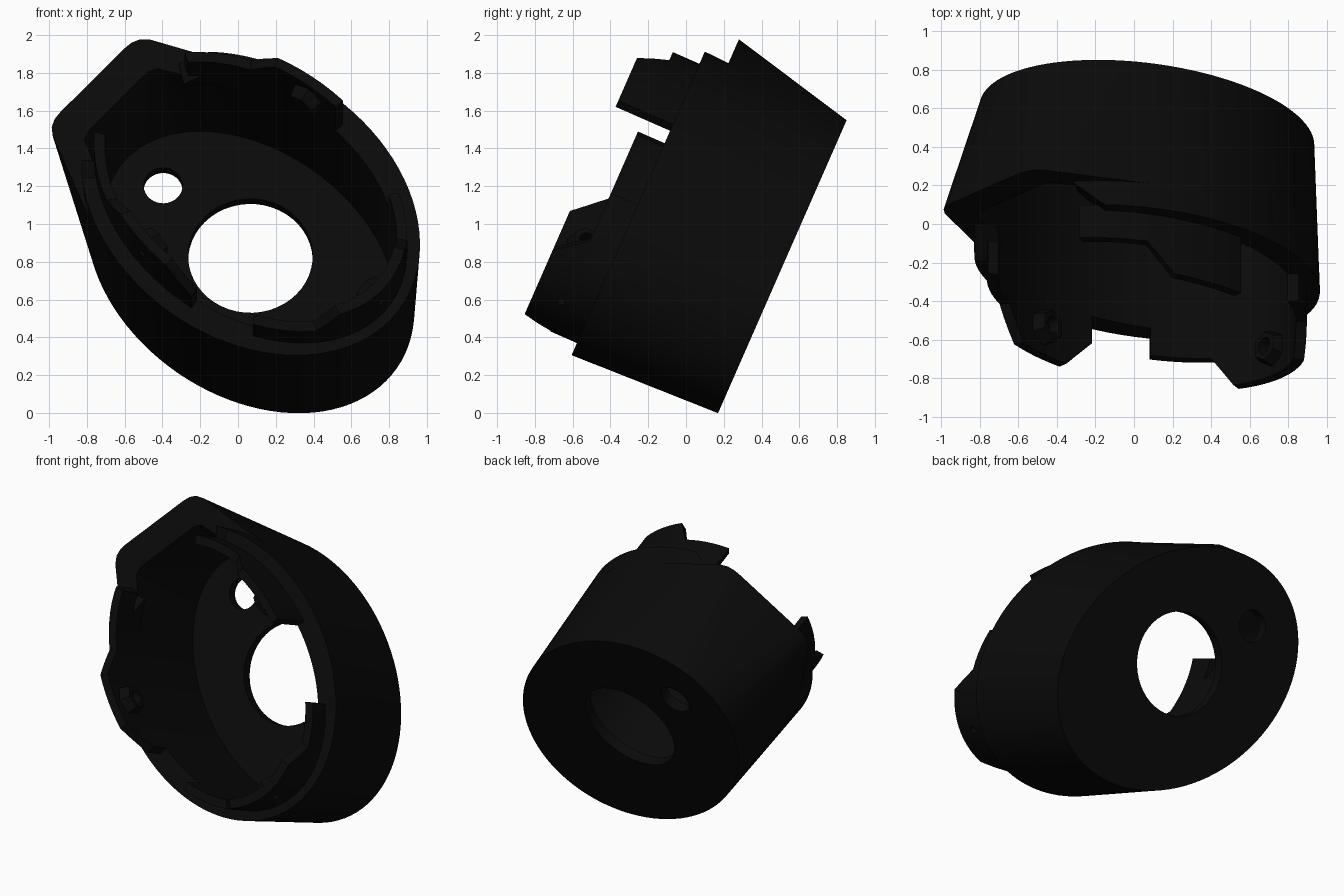
import bpy, bmesh, math
from mathutils import Vector, Matrix

cube = bpy.data.objects.get("Cube")
if cube:
    bpy.data.objects.remove(cube, do_unlink=True)

# Tilted frame: P runs along the oval's long axis, Q across it, W out of the open end
UP = Vector((0, 0.402, 0.916))
X = Vector((1, 0, 0))
P, Q, W = 0.678 * UP - 0.735 * X, 0.735 * UP + 0.678 * X, Vector((0, -0.916, 0.402))
ORIGIN = Vector((0.067, 0.51, 0.774))

BACK, FRONT = (0.975, 0.72), (1.0, 0.757)      # outer oval half-axes at each end
INNER, LIP = (0.885, 0.615), (0.945, 0.668)    # cavity and lip half-axes
FLOOR, SHELF, RIM = 0.07, 0.694, 0.833         # heights along W
LOW, HIGH = 0.987, 1.148                       # lip and clip heights

black = bpy.data.materials.new("black_plastic")
black.use_nodes = True
black.diffuse_color = (0.003, 0.003, 0.003, 1)
black.node_tree.nodes["Principled BSDF"].inputs["Base Color"].default_value = black.diffuse_color


def oval(axes, w, t, centre=(0, 0)):
    a = math.radians(t)
    return (centre[0] + axes[0] * math.cos(a), centre[1] + axes[1] * math.sin(a), w)


def outer_axes(w):
    k = w / RIM
    return [b + (f - b) * k for b, f in zip(BACK, FRONT)]


def finish(name, bm):
    for v in bm.verts:
        p, q, w = v.co
        v.co = ORIGIN + P * p + Q * q + W * w
    bmesh.ops.recalc_face_normals(bm, faces=bm.faces)
    mesh = bpy.data.meshes.new(name)
    bm.to_mesh(mesh)
    bm.free()
    mesh.materials.append(black)
    obj = bpy.data.objects.new(name, mesh)
    bpy.context.collection.objects.link(obj)
    return obj


def activate(obj):
    bpy.ops.object.select_all(action="DESELECT")
    obj.select_set(True)
    bpy.context.view_layer.objects.active = obj


def cut(obj, cutter):
    mod = obj.modifiers.new("cut", "BOOLEAN")
    mod.operation, mod.solver, mod.object = "DIFFERENCE", "EXACT", cutter
    activate(obj)
    bpy.ops.object.modifier_apply(modifier=mod.name)
    bpy.data.objects.remove(cutter, do_unlink=True)


def plug(axes, w0, w1, centre=(0, 0), n=96):
    """Oval prism cutter."""
    bm = bmesh.new()
    rings = [[bm.verts.new(oval(axes, w, 360 * i / n, centre)) for i in range(n)] for w in (w0, w1)]
    for r in rings:
        bm.faces.new(r)
    for i in range(n):
        j = (i + 1) % n
        bm.faces.new((rings[0][i], rings[0][j], rings[1][j], rings[1][i]))
    return finish("cutter", bm)


def flared_hull(name, back, w0, front, w1, corner):
    """Two ovals wrapped together with a blunt corner, mirrored across the long axis."""
    bm = bmesh.new()
    for axes, w in ((back, w0), (front, w1)):
        for i in range(96):
            bm.verts.new(oval(axes, w, 360 * i / 96))
    for p, q in corner:
        for s in (-1, 1):
            bm.verts.new((p, s * q, w1))
    hull = bmesh.ops.convex_hull(bm, input=bm.verts)
    bmesh.ops.delete(bm, geom=[g for g in hull["geom_interior"] if g.is_valid], context="VERTS")
    bmesh.ops.dissolve_limit(bm, angle_limit=0.002, verts=bm.verts, edges=bm.edges)
    return finish(name, bm)


def radial_prism(name, t, w, r_in, r_out, start, end, sides):
    """Prism set square to the lip at angle t, from start to end along its normal."""
    a = math.radians(t)
    n = Vector((math.cos(a) / LIP[0], math.sin(a) / LIP[1], 0)).normalized()
    side = Vector((-n.y, n.x, 0))
    base = Vector(oval(LIP, w, t))
    bm = bmesh.new()
    bmesh.ops.create_cone(bm, cap_ends=True, segments=sides, radius1=r_in, radius2=r_out,
                          depth=end - start)
    m = Matrix((side, Vector((0, 0, 1)), n)).transposed()
    for v in bm.verts:
        v.co = base + m @ v.co + n * (start + end) / 2
    return finish(name, bm)


def arc_wall(name, w0, inner, lower, upper, profile):
    """Curved wall whose top follows (angle, height) pairs."""
    bm = bmesh.new()
    sections = []
    for (t0, h0), (t1, h1) in zip(profile, profile[1:]):
        steps = max(1, round(abs(t1 - t0) / 4))
        for i in range(steps + 1):
            if i == 0 and sections:
                continue
            k = i / steps
            t, h = t0 + (t1 - t0) * k, h0 + (h1 - h0) * k
            points = (oval(inner, w0, t), oval(lower, w0, t), oval(upper, h, t), oval(inner, h, t))
            sections.append([bm.verts.new(p) for p in points])
    for a, b in zip(sections, sections[1:]):
        for i in range(4):
            j = (i + 1) % 4
            bm.faces.new((a[i], a[j], b[j], b[i]))
    bm.faces.new(sections[0])
    bm.faces.new(sections[-1])
    return finish(name, bm)


# Cup body, flaring from the oval back to the blunt corner shelf, hollowed to match
body = flared_hull("cup_body", BACK, 0, outer_axes(SHELF), SHELF,
                   ((1.14, 0.25), (1.135, 0.3), (1.115, 0.345), (1.075, 0.38)))
cut(body, flared_hull("cutter", INNER, FLOOR, INNER, SHELF + 0.02, ((0.96, 0.24), (0.94, 0.28))))
cut(body, plug((0.33, 0.33), -0.2, 0.3, (0.023, 0.023), 48))
cut(body, plug((0.103, 0.103), -0.2, 0.3, (0.638, 0.008), 32))

# Rim, dropping to the corner shelf at both ends
rim = arc_wall("rim", SHELF, INNER, outer_axes(SHELF), FRONT,
               [(30, SHELF + 0.01), (41, RIM), (319, RIM), (330, SHELF + 0.01)])

# Inner lip in three lengths, each rising to a clip
upper_lip = arc_wall("upper_lip", RIM - 0.03, INNER, LIP, LIP,
                     [(32, LOW), (57, LOW), (67, HIGH), (93, HIGH)])
side_lip = arc_wall("side_lip", RIM - 0.03, INNER, LIP, LIP,
                    [(-27, LOW), (-56, LOW), (-67, HIGH), (-90, HIGH), (-101, LOW)])
lower_lip = arc_wall("lower_lip", RIM - 0.03, INNER, LIP, LIP,
                     [(-124, LOW), (-148, LOW), (-158, HIGH), (-202, HIGH), (-212, LOW), (-232, LOW)])

# Six-sided boss with a pin hole inside each clip
parts = [body, rim, upper_lip, side_lip, lower_lip]
for lip, t in ((upper_lip, 81), (side_lip, -79), (lower_lip, -180)):
    boss = radial_prism(lip.name.replace("lip", "boss"), t, 1.0, 0.08, 0.11, -0.12, -0.03, 6)
    cut(boss, radial_prism("cutter", t, 1.0, 0.045, 0.045, -0.2, -0.06, 20))
    cut(lip, radial_prism("cutter", t, 1.0, 0.022, 0.022, -0.2, 0.1, 16))
    cut(boss, radial_prism("cutter", t, 1.0, 0.022, 0.022, -0.2, 0.1, 16))
    parts.append(boss)

for obj in parts:
    activate(obj)
    bpy.ops.object.shade_smooth_by_angle(angle=math.radians(25))
